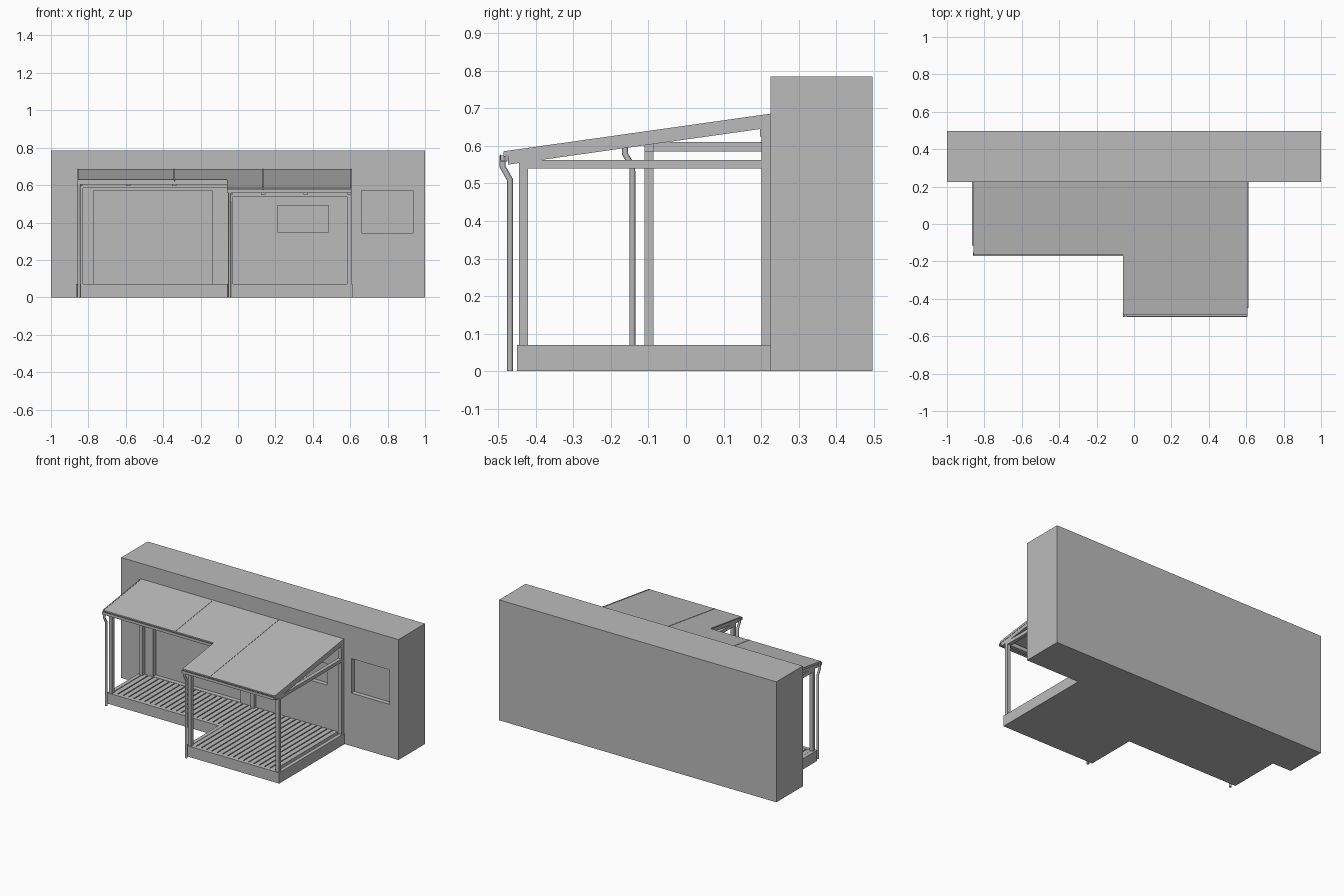
import bpy
import bmesh
from mathutils import Vector

if "Cube" in bpy.data.objects:
    bpy.data.objects.remove(bpy.data.objects["Cube"])

grey = bpy.data.materials.new("plain grey")
grey.use_nodes = True
COLOUR = (0.5, 0.5, 0.5, 1)
grey.diffuse_color = COLOUR
grey.node_tree.nodes["Principled BSDF"].inputs["Base Color"].default_value = COLOUR

# Main levels and outlines
WALL_Y, WALL_TOP = 0.225, 0.785
LEFT, STEP, RIGHT = -0.865, -0.06, 0.612
WING_Y, PORCH_Y = -0.115, -0.45
SILL, DECK = 0.04, 0.07
POST = 0.024
SLOPE = 0.141


def roof_z(y):
    return 0.686 + (y - WALL_Y) * SLOPE


def make(name, bm):
    bmesh.ops.recalc_face_normals(bm, faces=bm.faces)
    mesh = bpy.data.meshes.new(name)
    bm.to_mesh(mesh)
    bm.free()
    ob = bpy.data.objects.new(name, mesh)
    bpy.context.collection.objects.link(ob)
    mesh.materials.append(grey)
    return ob


def add_box(bm, x, y, z):
    lo, hi = Vector((x[0], y[0], z[0])), Vector((x[1], y[1], z[1]))
    for v in bmesh.ops.create_cube(bm, size=1)["verts"]:
        v.co = (lo + hi) / 2 + v.co * (hi - lo)


def box(name, x, y, z):
    bm = bmesh.new()
    add_box(bm, x, y, z)
    return make(name, bm)


def prism(name, profile, x0, x1):
    """Extrude a (y, z) profile along x."""
    bm = bmesh.new()
    face = bm.faces.new([bm.verts.new((x0, y, z)) for y, z in profile])
    ext = bmesh.ops.extrude_face_region(bm, geom=[face])["geom"]
    bmesh.ops.translate(bm, vec=(x1 - x0, 0, 0),
                        verts=[g for g in ext if isinstance(g, bmesh.types.BMVert)])
    return make(name, bm)


def sloped(name, x0, x1, y0, y1, top, depth):
    """Strip following the roof pitch, with its top a given drop below the roof."""
    profile = [(y, roof_z(y) - d) for y, d in
               ((y0, top), (y1, top), (y1, top + depth), (y0, top + depth))]
    return prism(name, profile, x0, x1)


# House wall with recessed openings
wall = box("house_wall", (-1, 1), (WALL_Y, 0.497), (0, WALL_TOP))
bm = bmesh.new()
for x, z in (((-0.77, -0.14), (DECK, 0.57)),
             ((0.21, 0.485), (0.35, 0.49)),
             ((0.66, 0.935), (0.345, 0.57))):
    add_box(bm, x, (WALL_Y - 0.05, WALL_Y + 0.03), z)
cutter = make("opening_cutter", bm)
cutter.hide_render = True
cutter.hide_viewport = True
cut = wall.modifiers.new("openings", "BOOLEAN")
cut.operation = "DIFFERENCE"
cut.solver = "EXACT"
cut.object = cutter

# Deck base, in an L shape
box("wing_deck_base", (LEFT, STEP), (WING_Y, WALL_Y), (0, SILL))
box("porch_deck_base", (STEP, RIGHT), (PORCH_Y, WALL_Y), (0, SILL))

# Sill beams around the deck edge
bm = bmesh.new()
for x, y in (((LEFT, STEP), (WING_Y, WING_Y + POST)),
             ((STEP, RIGHT), (PORCH_Y, PORCH_Y + POST)),
             ((LEFT, LEFT + POST), (WING_Y + POST, WALL_Y)),
             ((STEP, STEP + POST), (PORCH_Y + POST, WING_Y + POST)),
             ((RIGHT - POST, RIGHT), (PORCH_Y + POST, WALL_Y))):
    add_box(bm, x, y, (SILL, DECK))
make("deck_sills", bm)

# Deck boards with open gaps
bm = bmesh.new()
pitch, gap = 0.038, 0.007
x = LEFT + POST + 0.003
while x + pitch < RIGHT - POST + gap:
    front = PORCH_Y if x > STEP + POST - 0.01 else WING_Y
    add_box(bm, (x, x + pitch - gap), (front + POST, WALL_Y), (SILL, DECK - 0.002))
    x += pitch
make("deck_boards", bm)

# Posts: front corners and against the wall
posts = {
    "wing_front_post": (-0.854, WING_Y + 0.005),
    "wing_wall_post": (-0.854, WALL_Y - POST),
    "porch_front_left_post": (-0.05, PORCH_Y + 0.005),
    "porch_wall_left_post": (-0.05, WALL_Y - POST),
    "porch_front_right_post": (0.582, PORCH_Y + 0.005),
    "porch_wall_right_post": (0.582, WALL_Y - POST),
}
for name, (x, y) in posts.items():
    box(name, (x, x + POST), (y, y + POST), (DECK, roof_z(y) - 0.03))

# Front and side beams
box("wing_front_beam", (-0.854, -0.026), (-0.11, -0.086), (0.585, 0.612))
box("wing_side_beam", (-0.854, -0.83), (-0.086, 0.201), (0.585, 0.61))
box("porch_front_beam", (-0.05, 0.606), (-0.445, -0.421), (0.54, 0.565))
for side, x in (("left", -0.05), ("right", 0.582)):
    box(f"porch_{side}_beam", (x, x + POST), (-0.421, 0.201), (0.54, 0.562))
box("wall_ledger", (-0.854, 0.606), (0.197, WALL_Y), (0.625, 0.655))

# Rafters under the roof
for i, x in enumerate((-0.854, -0.6, -0.352)):
    sloped(f"wing_rafter_{i + 1}", x, x + POST, -0.15, WALL_Y, 0.01, 0.027)
for i, x in enumerate((-0.05, 0.123, 0.35, 0.582)):
    sloped(f"porch_rafter_{i + 1}", x, x + POST, -0.475, WALL_Y, 0.01, 0.027)

# Roof panels, with narrow covers over the joints
sloped("roof_panel_left", -0.859, -0.342, -0.165, WALL_Y, 0.002, 0.008)
sloped("roof_panel_middle", -0.338, STEP, -0.165, WALL_Y, 0.002, 0.008)
sloped("roof_panel_porch", STEP, 0.133, -0.487, WALL_Y, 0.002, 0.008)
sloped("roof_panel_right", 0.137, 0.608, -0.487, WALL_Y, 0.002, 0.008)
for name, x, y in (("left", -0.34, -0.165), ("right", 0.135, -0.487)):
    sloped(f"roof_joint_{name}", x - 0.004, x + 0.004, y, WALL_Y, 0, 0.006)
for name, x, y in (("left", -0.859, -0.165), ("right", 0.602, -0.487)):
    sloped(f"roof_edge_trim_{name}", x, x + 0.006, y, WALL_Y, 0, 0.014)


# Open gutters along the eaves
def gutter(name, x0, x1, y, top):
    w, d, t = 0.02, 0.018, 0.003
    profile = [(y, top), (y, top - d), (y + w, top - d), (y + w, top),
               (y + w - t, top), (y + w - t, top - d + t),
               (y + t, top - d + t), (y + t, top)]
    prism(name, profile, x0, x1)


gutter("wing_gutter", -0.862, STEP, -0.172, 0.622)
gutter("porch_gutter", STEP, 0.606, -0.496, 0.577)


# Round downpipes with an offset near the top
def downpipe(name, x, y, top):
    curve = bpy.data.curves.new(name, "CURVE")
    curve.dimensions = "3D"
    curve.bevel_depth = 0.008
    curve.bevel_resolution = 2
    curve.use_fill_caps = True
    path = ((y - 0.02, top), (y - 0.02, top - 0.03), (y, top - 0.065), (y, 0))
    spline = curve.splines.new("POLY")
    spline.points.add(len(path) - 1)
    for p, (py, pz) in zip(spline.points, path):
        p.co = (x, py, pz, 1)
    ob = bpy.data.objects.new(name, curve)
    bpy.context.collection.objects.link(ob)
    curve.materials.append(grey)


downpipe("wing_downpipe", -0.85, -0.143, 0.61)
downpipe("porch_downpipe", -0.045, -0.469, 0.575)
